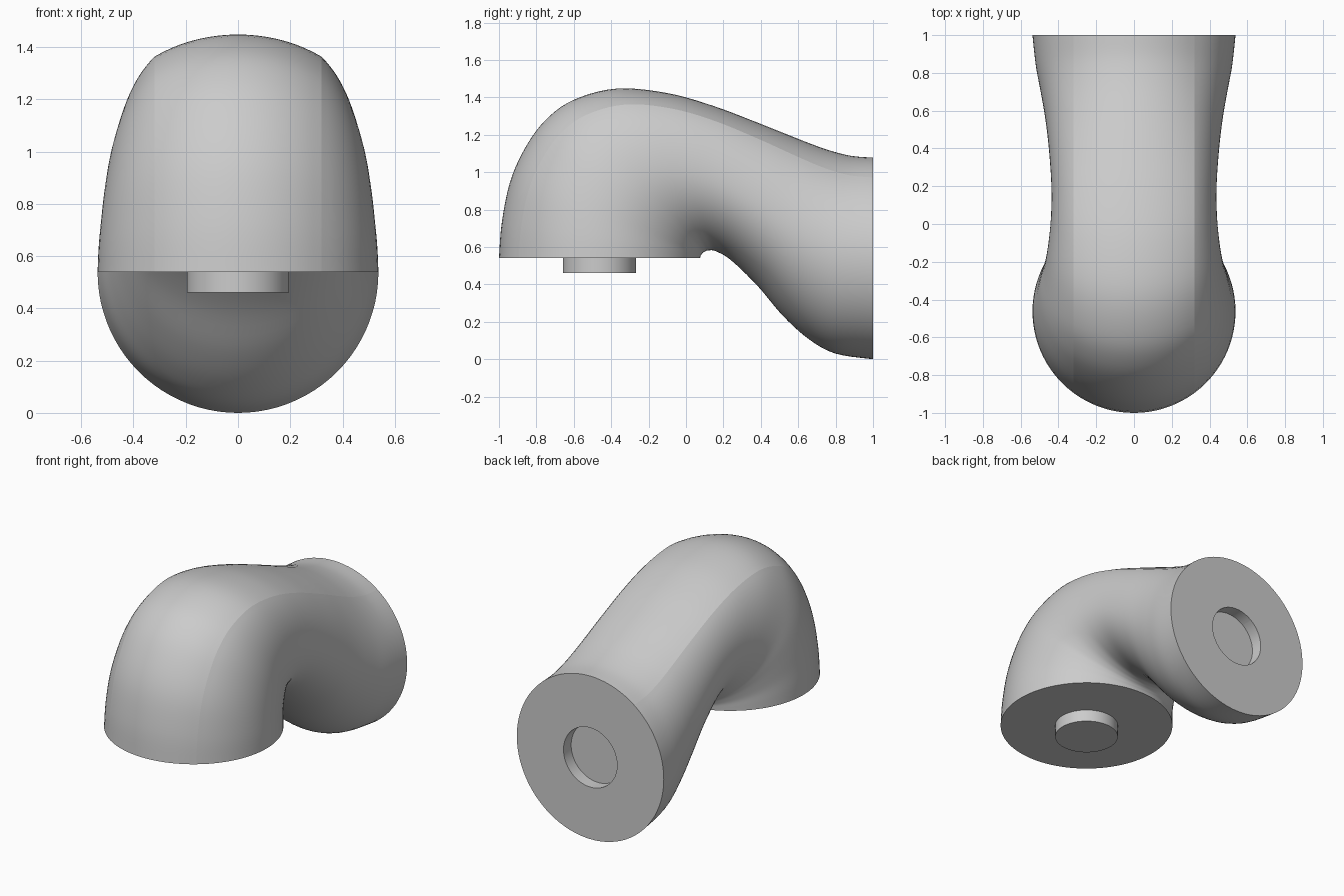
import bpy, bmesh, math
from mathutils import Vector

if "Cube" in bpy.data.objects:
    bpy.data.objects.remove(bpy.data.objects["Cube"])

# Stations along the elbow: outer (y, z), inner (y, z), half width
STATIONS = [Vector(s) for s in (
    (-1.0, .54, .075, .54, .5375), (-.985, .73, .077, .548, .533),
    (-.94, .95, .080, .556, .522), (-.86, 1.13, .085, .563, .51),
    (-.75, 1.28, .091, .570, .495), (-.6, 1.387, .101, .576, .475),
    (-.37, 1.447, .122, .582, .455), (-.1, 1.423, .16, .577, .44),
    (.15, 1.353, .24, .53, .437), (.4, 1.258, .38, .395, .45),
    (.6, 1.178, .52, .23, .47), (.75, 1.122, .66, .105, .495),
    (.88, 1.088, .80, .03, .52), (1.0, 1.078, 1.0, .0, .5375))]
R, RIDGE_X, Y0, ZC, PEG_R, DEPTH = .5375, .32, -.4625, .54, .196, .08
RIDGE = math.asin(RIDGE_X / R)
STEPS = 5

# Ring angles measured from the outer side, with a vertex exactly on each ridge
half = [RIDGE * i / 9 for i in range(10)]
half += [RIDGE + (math.pi / 2 - RIDGE) * i / 14 for i in range(1, 15)]
half += [math.pi / 2 * (1 + i / 22) for i in range(1, 23)]
ANGLES = half + [-a for a in half[-2:0:-1]]
N = len(ANGLES)


def spline(i, t):
    p = [STATIONS[min(max(i + k, 0), len(STATIONS) - 1)] for k in (-1, 0, 1, 2)]
    return .5 * (2 * p[1] + (p[2] - p[0]) * t
                 + (2 * p[0] - 5 * p[1] + 4 * p[2] - p[3]) * t * t
                 + (3 * p[1] - p[0] - 3 * p[2] + p[3]) * t ** 3)


def section(s):
    # Round crown, pinched sides beyond the ridge, elliptical underside
    outer, inner, w = Vector((0, s[0], s[1])), Vector((0, s[2], s[3])), s[4]
    mid, up = (outer + inner) / 2, (outer - inner) / 2
    pts = []
    for a in ANGLES:
        x = R * math.sin(abs(a))
        if abs(a) > math.pi / 2:
            x = w * math.sin(abs(a))
        elif abs(a) > RIDGE:
            x = RIDGE_X + (x - RIDGE_X) * (w - RIDGE_X) / (R - RIDGE_X)
        pts.append(mid + up * math.cos(a) + Vector((math.copysign(x, a), 0, 0)))
    return pts


def loft(name, rings, ridges=()):
    bm = bmesh.new()
    loops = [[bm.verts.new(p) for p in r] for r in rings]
    for a, b in zip(loops, loops[1:]):
        for i in range(N):
            j = (i + 1) % N
            bm.faces.new((a[i], a[j], b[j], b[i]))
        for k in ridges:
            e = bm.edges.get((a[k], b[k]))
            e.smooth = False
    bm.faces.new(loops[0])
    bm.faces.new(loops[-1])
    bmesh.ops.recalc_face_normals(bm, faces=bm.faces)
    me = bpy.data.meshes.new(name)
    bm.to_mesh(me)
    bm.free()
    ob = bpy.data.objects.new(name, me)
    bpy.context.collection.objects.link(ob)
    bpy.ops.object.select_all(action='DESELECT')
    ob.select_set(True)
    bpy.context.view_layer.objects.active = ob
    bpy.ops.object.shade_smooth_by_angle(angle=math.radians(35))
    return ob


def socket_ring(y):
    return [Vector((PEG_R * math.sin(a), y, ZC + PEG_R * math.cos(a))) for a in ANGLES]


def peg_ring(z):
    return [Vector((PEG_R * math.sin(a), Y0 - PEG_R * math.cos(a), z)) for a in ANGLES]


# Elbow body, ending in a flat back face with a recessed socket
rings = [section(spline(i, k / STEPS)) for i in range(len(STATIONS) - 1) for k in range(STEPS)]
rings += [section(STATIONS[-1]), socket_ring(1), socket_ring(1 - DEPTH)]
loft("elbow_body", rings, ridges=(9, N - 9))

# Round peg under the front end
loft("connector_peg", [peg_ring(ZC), peg_ring(ZC - DEPTH)])
